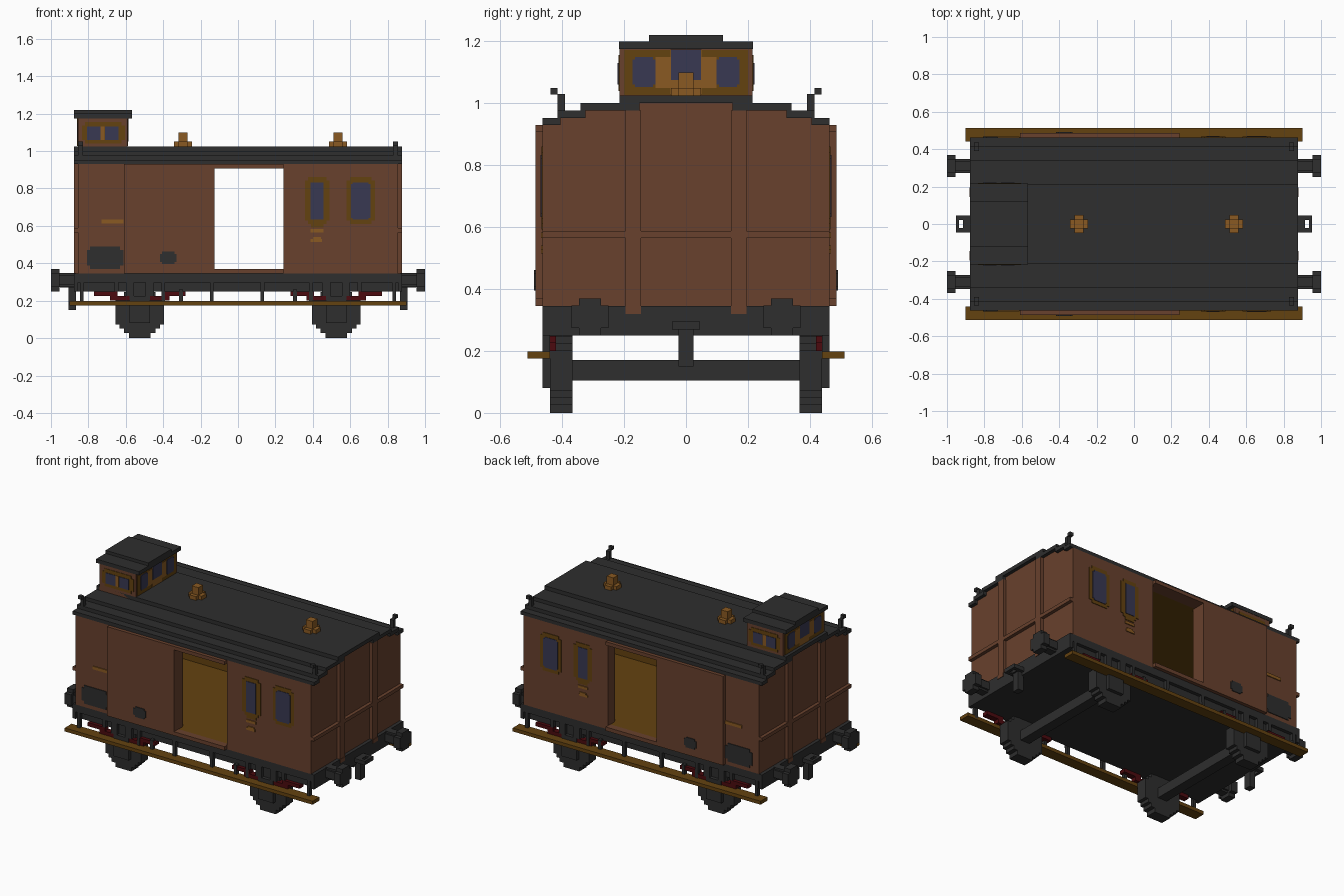
import bpy, bmesh

cube = bpy.data.objects.get("Cube")
if cube:
    bpy.data.objects.remove(cube, do_unlink=True)


def material(name, hexcode):
    lin = []
    for i in (0, 2, 4):
        c = int(hexcode[i:i + 2], 16) / 255
        lin.append(c / 12.92 if c <= 0.04045 else ((c + 0.055) / 1.055) ** 2.4)
    m = bpy.data.materials.new(name)
    m.use_nodes = True
    m.diffuse_color = (*lin, 1)
    m.node_tree.nodes["Principled BSDF"].inputs["Base Color"].default_value = (*lin, 1)
    return m


BROWN = material("brown wood", "68412D")
BLACK = material("dark iron", "2E2E2E")
GOLD = material("dark gold wood", "644210")
BRASS = material("brass", "8A5A22")
GLASS = material("blue glass", "383852")
RED = material("dark red", "4C0A0E")


def rect(a0, a1, b0, b1):
    return [(a0, b0), (a1, b0), (a1, b1), (a0, b1)]


def stepped(ca, cb, steps):
    """Stair-stepped round outline; steps run from widest to tallest."""
    q = []
    for i, (w, h) in enumerate(steps):
        if i:
            q.append((w, steps[i - 1][1]))
        q.append((w, h))
    half = q + [(-a, b) for a, b in reversed(q)]
    return [(ca + a, cb + b) for a, b in half + [(-a, -b) for a, b in half]]


def notched(a0, a1, b0, b1, n=0.018):
    w, h = (a1 - a0) / 2, (b1 - b0) / 2
    return stepped((a0 + a1) / 2, (b0 + b1) / 2, [(w, h - n), (w - n, h)])


def prism(axis, poly, t0, t1):
    return axis, poly, t0, t1


def box(x0, x1, y0, y1, z0, z1):
    return prism("z", rect(x0, x1, y0, y1), z0, z1)


def build(name, mat, prims):
    place = {"x": lambda a, b, t: (t, a, b), "y": lambda a, b, t: (a, t, b),
             "z": lambda a, b, t: (a, b, t)}
    bm = bmesh.new()
    for axis, poly, t0, t1 in prims:
        lo = [bm.verts.new(place[axis](a, b, t0)) for a, b in poly]
        hi = [bm.verts.new(place[axis](a, b, t1)) for a, b in poly]
        bm.faces.new(lo)
        bm.faces.new(hi)
        for i in range(len(poly)):
            j = (i + 1) % len(poly)
            bm.faces.new((lo[i], lo[j], hi[j], hi[i]))
    bmesh.ops.recalc_face_normals(bm, faces=bm.faces[:])
    me = bpy.data.meshes.new(name)
    bm.to_mesh(me)
    bm.free()
    me.materials.append(mat)
    ob = bpy.data.objects.new(name, me)
    bpy.context.collection.objects.link(ob)
    return ob


def mirrored(half):
    return half + [(-a, b) for a, b in reversed(half)]


# Roof shell and end walls share the stepped arch
top = [(0.463, 0.93), (0.463, 0.953), (0.415, 0.953), (0.415, 0.977),
       (0.34, 0.977), (0.34, 1.0), (0.215, 1.0), (0.215, 1.025)]
under = [(0.405, 0.93), (0.405, 0.953), (0.325, 0.953), (0.325, 0.977),
         (0.15, 0.977), (0.15, 1.0)]
shell = mirrored(top) + [(-a, b) for a, b in under] + under[::-1]
build("roof", BLACK, [prism("x", shell, -0.877, 0.877)])
wall = [(0.463, 0.345), (0.463, 0.93)] + under

for s, end in ((-1, "right"), (1, "left")):
    def bx(x0, x1, *yz):
        return box(min(s * x0, s * x1), max(s * x0, s * x1), *yz)

    build(end + "_end_wall", BROWN, [prism("x", mirrored(wall), *sorted((s * 0.83, s * 0.855)))])
    build(end + "_end_lining", GOLD, [bx(0.822, 0.83, -0.40, 0.40, 0.37, 0.91)])
    ribs = [bx(0.855, 0.877, -0.463, 0.463, 0.565, 0.588)]
    for t in (-0.17, 0.17):
        ribs += [bx(0.855, 0.877, t - 0.025, t + 0.025, 0.345, 0.977),
                 bx(0.877, 0.88, t - 0.025, t + 0.025, 0.32, 0.345)]
    build(end + "_end_ribs", BROWN, ribs)
    # Buffers
    for t in (-0.31, 0.31):
        build(end + "_buffer", BLACK, [
            prism("x", notched(t - 0.037, t + 0.037, 0.273, 0.347, 0.012), *sorted((s * 0.87, s * 0.957))),
            prism("x", notched(t - 0.06, t + 0.06, 0.25, 0.37, 0.024), *sorted((s * 0.955, s * 1.0)))])
    # Coupling loop with drop bar
    build(end + "_coupling", BLACK, [
        bx(0.87, 0.915, -0.045, 0.045, 0.27, 0.295), bx(0.935, 0.953, -0.045, 0.045, 0.27, 0.295),
        bx(0.915, 0.935, -0.045, -0.022, 0.27, 0.295), bx(0.915, 0.935, 0.022, 0.045, 0.27, 0.295),
        bx(0.865, 0.905, -0.024, 0.024, 0.15, 0.27)])
    # Lamp brackets on the roof corners
    for t in (-1, 1):
        build(end + "_lamp_bracket", BLACK, [
            bx(0.83, 0.855, *sorted((t * 0.39, t * 0.415)), 0.953, 1.03),
            bx(0.83, 0.855, *sorted((t * 0.415, t * 0.437)), 1.028, 1.05)])

# Floor, ceiling and underframe
build("floor", GOLD, [box(-0.83, 0.83, -0.44, 0.44, 0.345, 0.368)])
build("ceiling", GOLD, [box(-0.83, 0.83, -0.40, 0.40, 0.907, 0.93)])
build("underframe", BLACK, [
    box(-0.86, 0.86, -0.44, 0.44, 0.25, 0.345), box(-0.877, 0.877, -0.463, 0.463, 0.297, 0.345),
    box(-0.877, -0.855, -0.463, 0.463, 0.25, 0.297), box(0.855, 0.877, -0.463, 0.463, 0.25, 0.297)])

for s, side in ((-1, "front"), (1, "back")):
    def yb(x0, x1, y0, y1, z0, z1):
        return box(x0, x1, *sorted((s * y0, s * y1)), z0, z1)

    def plate(poly, y0, d):
        return prism("y", poly, *sorted((s * y0, s * (y0 + d))))

    # Side walls with the doorway left open, lining inside
    build(side + "_wall", BROWN, [
        yb(-0.855, -0.125, 0.395, 0.463, 0.345, 0.93), yb(0.243, 0.855, 0.395, 0.463, 0.345, 0.93),
        yb(-0.125, 0.243, 0.395, 0.463, 0.907, 0.93), yb(-0.125, 0.243, 0.44, 0.463, 0.345, 0.37)])
    build(side + "_lining", GOLD, [
        yb(-0.82, -0.127, 0.388, 0.395, 0.37, 0.907), yb(0.245, 0.82, 0.388, 0.395, 0.37, 0.907)])
    build(side + "_sliding_door", BROWN, [yb(-0.61, -0.125, 0.463, 0.486, 0.345, 0.93)])
    build(side + "_door_rails", BROWN, [
        yb(-0.125, 0.243, 0.463, 0.486, 0.907, 0.93), yb(-0.125, 0.243, 0.463, 0.486, 0.345, 0.37)])
    # Windows, handles and plates
    build(side + "_window_frames", GOLD, [
        plate(notched(0.357, 0.49, 0.61, 0.86), 0.463, 0.004),
        plate(rect(0.39, 0.457, 0.592, 0.61), 0.463, 0.004),
        plate(notched(0.58, 0.732, 0.61, 0.86), 0.463, 0.004)])
    build(side + "_window_glass", GLASS, [
        plate(rect(0.388, 0.457, 0.633, 0.833), 0.463, 0.007),
        plate(notched(0.603, 0.708, 0.633, 0.833, 0.01), 0.463, 0.007)])
    build(side + "_handles", BRASS, [
        plate(rect(0.388, 0.457, 0.565, 0.582), 0.463, 0.006),
        plate(rect(0.40, 0.445, 0.53, 0.54), 0.463, 0.006),
        plate(rect(0.388, 0.45, 0.515, 0.53), 0.463, 0.006),
        plate(rect(-0.73, -0.612, 0.613, 0.633), 0.463, 0.006)])
    build(side + "_notice_panels", BLACK, [
        plate(notched(-0.808, -0.612, 0.37, 0.49), 0.463, 0.005),
        plate(notched(-0.418, -0.328, 0.395, 0.462, 0.012), 0.486, 0.005)])
    # Sill ribs, step board and its hangers
    posts = (-0.835, -0.4, -0.14, 0.13, 0.39, 0.835)
    build(side + "_sill_ribs", BLACK, [
        yb(x - 0.011, x + 0.011, 0.43, 0.463, 0.25, 0.3) for x in posts + (-0.65, 0.65)])
    build(side + "_step_hangers", BLACK, [
        yb(x - 0.01, x + 0.01, 0.44, 0.463, 0.185, 0.26) for x in posts + (-0.305, 0.305)])
    build(side + "_step_board", GOLD, [yb(-0.9, 0.9, 0.44, 0.512, 0.175, 0.198)])
    # Wheels, axle boxes and leaf springs
    for cx in (-0.525, 0.525):
        disc = stepped(cx, 0.1375, [(0.13, 0.065), (0.108, 0.087), (0.085, 0.11), (0.058, 0.1375)])
        build(side + "_wheel", BLACK, [plate(disc, 0.367, 0.073)])
        build(side + "_axle_box", BLACK, [
            yb(cx - 0.055, cx + 0.055, 0.44, 0.463, 0.08, 0.225),
            yb(cx - 0.075, cx - 0.03, 0.44, 0.463, 0.225, 0.297),
            yb(cx + 0.03, cx + 0.075, 0.44, 0.463, 0.225, 0.297)])
        build(side + "_leaf_spring", RED, [
            yb(cx + min(d * a, d * b), cx + max(d * a, d * b), 0.42, 0.46, z0, z1)
            for d in (-1, 1) for a, b, z0, z1 in ((0.12, 0.245, 0.225, 0.249), (0.055, 0.16, 0.2, 0.225))])

for cx in (-0.525, 0.525):
    build("axle", BLACK, [box(cx - 0.033, cx + 0.033, -0.37, 0.37, 0.105, 0.17)])

# Roof ventilators
for cx in (-0.295, 0.535):
    build("ventilator", BRASS, [
        prism("z", stepped(cx, 0, [(0.048, 0.024), (0.024, 0.048)]), 1.025, 1.05),
        box(cx - 0.024, cx + 0.024, -0.024, 0.024, 1.05, 1.1)])

# Lookout cabin on the roof
build("lookout_walls", BROWN, [box(-0.855, -0.592, -0.215, 0.215, 1.0, 1.175),
                               box(-0.855, -0.592, -0.12, 0.12, 1.175, 1.2)])
build("lookout_roof", BLACK, [box(-0.878, -0.567, -0.217, 0.217, 1.175, 1.2),
                              box(-0.878, -0.567, -0.12, 0.12, 1.197, 1.22)])
frames, glass, posts = [], [], []
for s in (-1, 1):
    def side_plate(poly, d):
        return prism("y", poly, *sorted((s * 0.215, s * (0.215 + d))))

    frames.append(side_plate(notched(-0.835, -0.605, 1.04, 1.155), 0.003))
    posts.append(side_plate(rect(-0.735, -0.713, 1.06, 1.13), 0.005))
    glass += [side_plate(rect(a, a + 0.07, 1.06, 1.13), 0.006) for a in (-0.806, -0.71)]
    # End face: three windows with brass pillars between
    t = -0.592 if s > 0 else -0.855

    def end_plate(poly, d):
        return prism("x", poly, *sorted((t, t + s * d)))

    frames.append(end_plate(rect(-0.2, 0.2, 1.026, 1.172), 0.003))
    posts.append(end_plate(stepped(0, 1.1, [(0.098, 0.05), (0.05, 0.073)]), 0.005))
    glass.append(end_plate(rect(-0.048, 0.048, 1.075, 1.173), 0.007))
    glass += [end_plate(notched(c - 0.037, c + 0.037, 1.052, 1.15, 0.008), 0.007) for c in (-0.135, 0.135)]
build("lookout_window_frames", GOLD, frames)
build("lookout_pillars", BRASS, posts)
build("lookout_glass", GLASS, glass)
